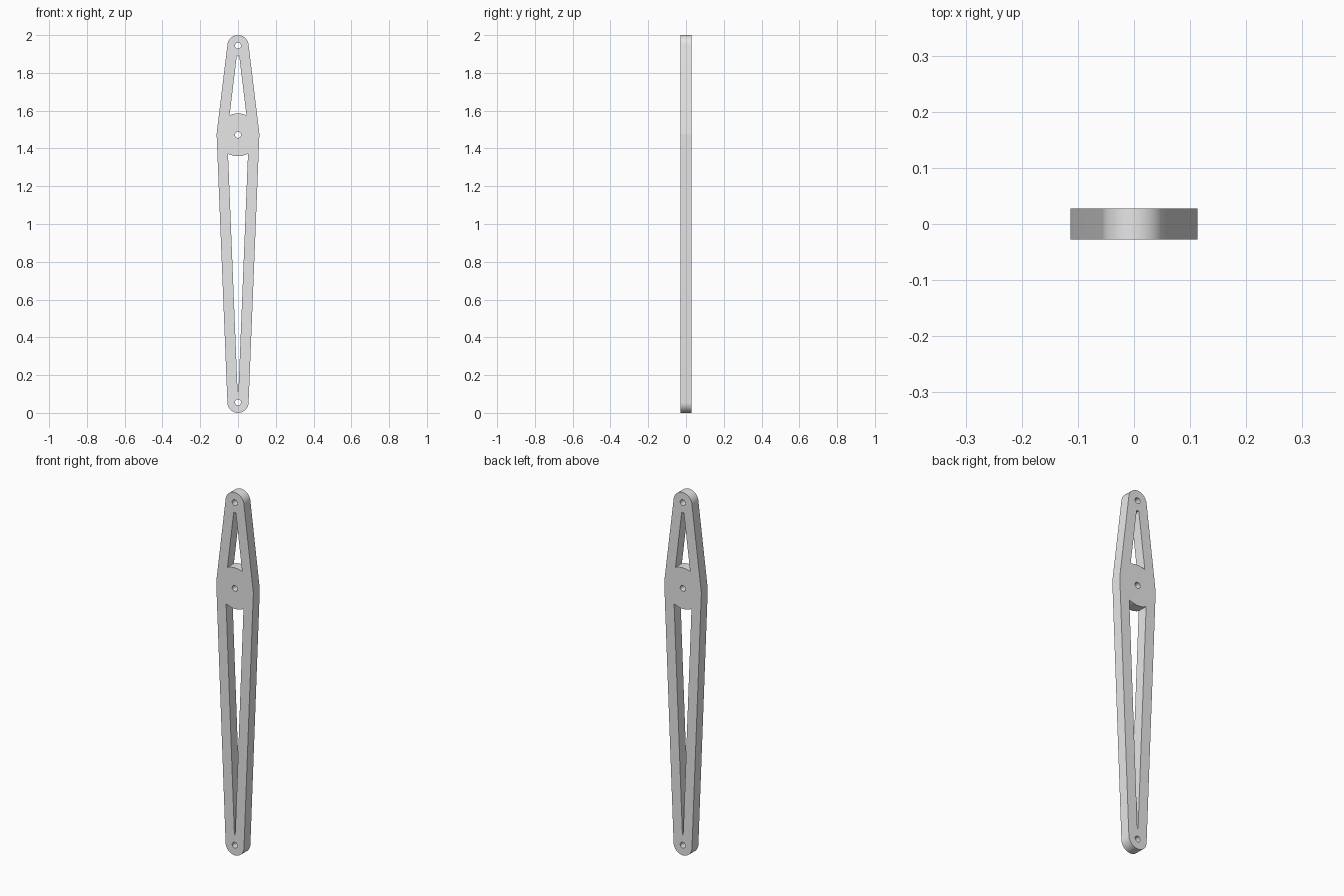
import bpy, bmesh
from math import asin, acos, cos, sin, pi

old = bpy.data.objects.get("Cube")
if old:
    bpy.data.objects.remove(old, do_unlink=True)

# Main dimensions
HUB_R, END_R, HOLE_R, HALF_DEPTH = 0.113, 0.056, 0.016, 0.028
TOP, HUB, BOTTOM = 2 - END_R, 1.472, END_R
step = HUB_R - END_R
a = asin(step / (TOP - HUB))      # taper of the upper arm
b = asin(step / (HUB - BOTTOM))   # taper of the lower arm


def arc(z, r, start, end, n):
    return [(r * cos(start + (end - start) * i / n),
             z + r * sin(start + (end - start) * i / n)) for i in range(n + 1)]


def window(z, taper, side):
    """Wedge opening between the hub and an end boss; side is 1 up, -1 down."""
    k = taper + acos(step / HUB_R)
    pts = arc(0, HUB_R, k, pi - k, 16)
    pts += arc(abs(z - HUB), END_R, -pi / 2 - taper, -pi / 2 + taper, 4)
    return [(x, HUB + side * h) for x, h in pts]


# Outline wraps the three circles, with openings and pin holes inside
outline = (arc(TOP, END_R, a, pi - a, 32) + arc(HUB, HUB_R, pi - a, pi + b, 4)
           + arc(BOTTOM, END_R, pi + b, 2 * pi - b, 32) + arc(HUB, HUB_R, -b, a, 4))
loops = [outline, window(TOP, a, 1), window(BOTTOM, b, -1)]
loops += [arc(z, HOLE_R, 0, 2 * pi, 32)[:-1] for z in (TOP, HUB, BOTTOM)]

# Flat filled profile, given thickness and stood upright
curve = bpy.data.curves.new("link_arm", "CURVE")
curve.dimensions = "2D"
curve.fill_mode = "BOTH"
curve.extrude = HALF_DEPTH
for pts in loops:
    spline = curve.splines.new("POLY")
    spline.points.add(len(pts) - 1)
    for p, (x, z) in zip(spline.points, pts):
        p.co = (x, z, 0, 1)
    spline.use_cyclic_u = True

arm = bpy.data.objects.new("link_arm", curve)
bpy.context.collection.objects.link(arm)
arm.rotation_euler.x = pi / 2
bpy.ops.object.select_all(action="DESELECT")
arm.select_set(True)
bpy.context.view_layer.objects.active = arm
bpy.ops.object.convert(target="MESH")
arm = bpy.context.object
bpy.ops.object.transform_apply(location=False, rotation=True, scale=False)

# Weld the caps to the walls
bm = bmesh.new()
bm.from_mesh(arm.data)
bmesh.ops.remove_doubles(bm, verts=bm.verts, dist=0.00005)
bmesh.ops.recalc_face_normals(bm, faces=bm.faces)
bm.to_mesh(arm.data)
bm.free()
bpy.ops.object.shade_smooth_by_angle(angle=pi / 6)

# Plain grey finish
grey = bpy.data.materials.new("light_grey")
grey.use_nodes = True
grey.diffuse_color = (0.8, 0.8, 0.8, 1)
grey.node_tree.nodes["Principled BSDF"].inputs["Base Color"].default_value = (0.8, 0.8, 0.8, 1)
arm.data.materials.clear()
arm.data.materials.append(grey)
